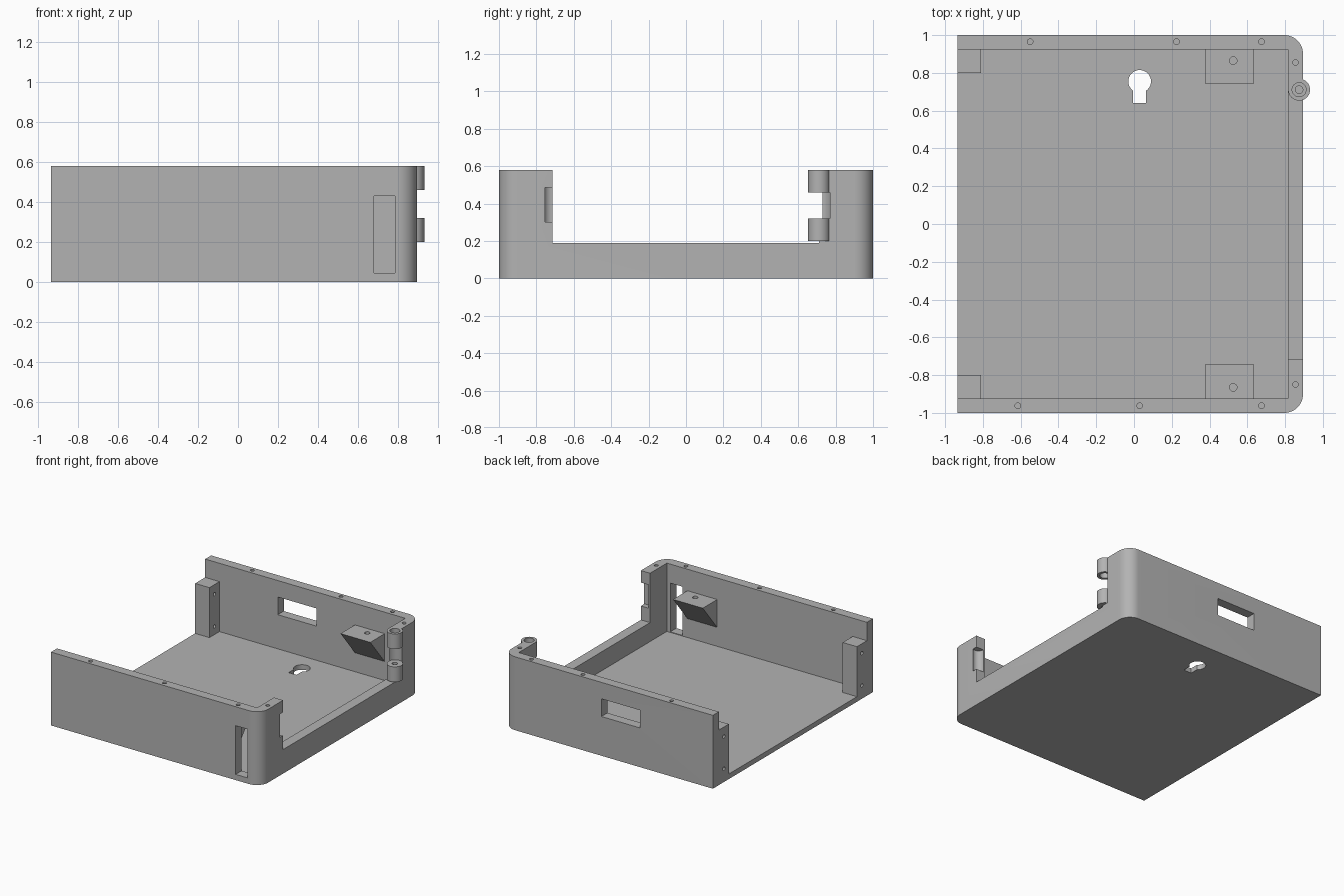
import bpy, bmesh, math
from mathutils import Matrix, Vector

if "Cube" in bpy.data.objects:
    bpy.data.objects.remove(bpy.data.objects["Cube"], do_unlink=True)

grey = bpy.data.materials.new("plain grey")
grey.use_nodes = True
grey.diffuse_color = (0.45, 0.45, 0.45, 1)
grey.node_tree.nodes["Principled BSDF"].inputs["Base Color"].default_value = grey.diffuse_color

TOP, FLOOR, WALL = 0.58, 0.04, 0.925
OPEN_X, INNER_X, OUTER_X = -0.935, 0.815, 0.895
HINGE = (0.874, 0.711)


def make(name, bm):
    bmesh.ops.recalc_face_normals(bm, faces=bm.faces)
    mesh = bpy.data.meshes.new(name)
    bm.to_mesh(mesh)
    bm.free()
    mesh.materials.append(grey)
    ob = bpy.data.objects.new(name, mesh)
    bpy.context.collection.objects.link(ob)
    return ob


def box(name, x, y, z):
    bm = bmesh.new()
    size = Matrix.Diagonal((x[1] - x[0], y[1] - y[0], z[1] - z[0], 1))
    centre = Vector((sum(x), sum(y), sum(z))) / 2
    bmesh.ops.create_cube(bm, size=1, matrix=Matrix.Translation(centre) @ size)
    return make(name, bm)


def rod(name, centre, radius, length, axis="Z", sides=32):
    bm = bmesh.new()
    turn = Matrix.Rotation(math.pi / 2, 4, "Y") if axis == "X" else Matrix()
    bmesh.ops.create_cone(bm, cap_ends=True, segments=sides, radius1=radius, radius2=radius,
                          depth=length, matrix=Matrix.Translation(centre) @ turn)
    return make(name, bm)


def upright(name, xy, radius, low, high, sides=32):
    return rod(name, (*xy, (low + high) / 2), radius, high - low, "Z", sides)


def combine(ob, other, operation="DIFFERENCE"):
    mod = ob.modifiers.new(other.name, "BOOLEAN")
    mod.operation, mod.object, mod.solver = operation, other, "EXACT"
    bpy.context.view_layer.objects.active = ob
    bpy.ops.object.modifier_apply(modifier=mod.name)
    bpy.data.objects.remove(other, do_unlink=True)


# Tray shell with two rounded vertical corners, open on one side
shell = box("tray_shell", (OPEN_X, OUTER_X), (-1, 1), (0, TOP))
bm = bmesh.new()
bm.from_mesh(shell.data)
corners = [e for e in bm.edges if all(v.co.x > 0 for v in e.verts)
           and abs(e.verts[0].co.z - e.verts[1].co.z) > 0.1]
bmesh.ops.bevel(bm, geom=corners, offset=0.1, segments=12, profile=0.5, affect="EDGES")
bm.to_mesh(shell.data)
bm.free()
combine(shell, box("cavity", (-1.2, INNER_X), (-WALL, WALL), (FLOOR, 1)))

# Door gap in the end wall, slot, window and keyhole
combine(shell, box("door_gap", (0.7, 1.2), (-0.715, HINGE[1]), (0.19, 1)))
combine(shell, box("tall_slot", (0.68, 0.785), (-1.1, -0.87), (0.045, 0.43)))
combine(shell, box("back_window", (-0.30, 0.04), (0.87, 1.1), (0.31, 0.45)))
combine(shell, upright("keyhole_round", (0.03, 0.755), 0.06, -0.1, 0.1))
combine(shell, box("keyhole_neck", (-0.005, 0.063), (0.64, 0.755), (-0.1, 0.1)))

# Latch groove and hinge clearance in the wall ends
combine(shell, upright("latch_groove", (0.875, -0.715), 0.045, 0.3, 0.485))
combine(shell, upright("hinge_clearance", HINGE, 0.062, 0.32, 0.46))

# Hinge knuckles
for low, high in ((0.2, 0.32), (0.46, TOP)):
    combine(shell, upright("knuckle", HINGE, 0.058, low, high), "UNION")
combine(shell, upright("upper_pin_hole", HINGE, 0.037, 0.45, 0.7))
combine(shell, upright("lower_pin_hole", HINGE, 0.02, 0.195, 0.33))

# Screw holes along the rim
rim = [(-0.55, 0.965), (0.225, 0.965), (0.675, 0.965), (-0.615, -0.962), (0.03, -0.962),
       (0.675, -0.962), (0.855, 0.855), (0.855, -0.85)]
for spot in rim:
    combine(shell, upright("rim_hole", spot, 0.015, 0.46, 0.7, 16))

for side, label in ((-1, "front"), (1, "back")):
    # Corner block with two cross holes
    post = box(label + "_corner_block", (OPEN_X, -0.81),
               sorted((side * 0.8, side * WALL)), (FLOOR, 0.435))
    for z in (0.105, 0.36):
        combine(post, rod("cross_hole", (-0.87, side * 0.862, z), 0.014, 0.3, "X", 16))

    # Wedge bracket with a screw hole
    bm = bmesh.new()
    profile = ((0.745, 0.41), (WALL, 0.41), (WALL, 0.19))
    face = bm.faces.new([bm.verts.new((0.375, side * y, z)) for y, z in profile])
    extruded = bmesh.ops.extrude_face_region(bm, geom=[face])["geom"]
    bmesh.ops.translate(bm, vec=(0.26, 0, 0),
                        verts=[v for v in extruded if isinstance(v, bmesh.types.BMVert)])
    wedge = make(label + "_wedge_bracket", bm)
    combine(wedge, upright("bracket_hole", (0.525, side * 0.865), 0.02, 0.31, 0.5, 20))

# Smooth the round surfaces, keep edges sharp
for ob in bpy.context.collection.objects:
    if ob.type == "MESH" and ob.data.materials and ob.data.materials[0] == grey:
        bpy.ops.object.select_all(action="DESELECT")
        ob.select_set(True)
        bpy.context.view_layer.objects.active = ob
        bpy.ops.object.shade_smooth_by_angle(angle=math.radians(30))
